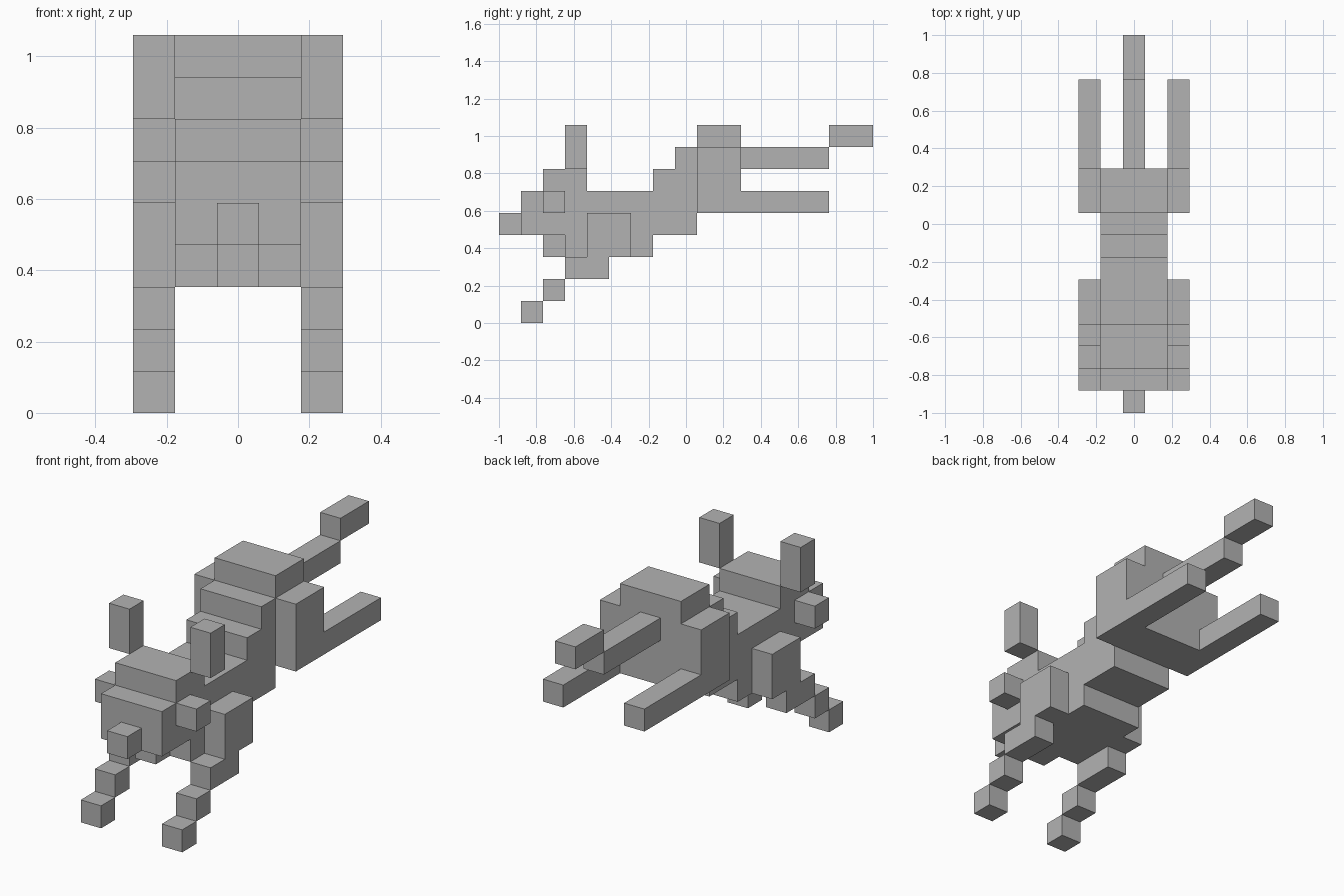
import bpy
import bmesh
from itertools import product
from mathutils import Vector

cube = bpy.data.objects.get("Cube")
if cube:
    bpy.data.objects.remove(cube, do_unlink=True)

UNIT = 2 / 17                       # edge of one block
ORIGIN = Vector((-2.5, -8.5, 0))    # grid corner, in blocks

grey = bpy.data.materials.new("plain grey")
grey.use_nodes = True
grey.diffuse_color = (0.45, 0.45, 0.45, 1)
grey.node_tree.nodes["Principled BSDF"].inputs["Base Color"].default_value = grey.diffuse_color


def cells(x, y, z):
    """All grid cells in the given (start, end) ranges."""
    return set(product(range(*x), range(*y), range(*z)))


parts = {}
WIDE, MID = (1, 4), (2, 3)

# Head with a narrow nose and jaw
parts["head"] = cells(WIDE, (1, 4), (4, 6)) | cells(WIDE, (2, 4), (6, 7))
parts["nose"] = cells(MID, (0, 1), (4, 5))
parts["jaw"] = cells(MID, (2, 3), (3, 4))

# Body climbing in steps to the rump
parts["chest"] = cells(WIDE, (3, 7), (3, 4)) | cells(WIDE, (4, 7), (4, 6))
parts["back"] = cells(WIDE, (7, 9), (4, 7)) | cells(WIDE, (8, 9), (7, 8))
parts["rump"] = cells(WIDE, (9, 11), (5, 9))

# Tail with a raised tip
parts["tail"] = cells(MID, (11, 15), (7, 8))
parts["tail_tip"] = cells(MID, (15, 17), (8, 9))

# Paired parts on both sides
for side, col in (("right", (0, 1)), ("left", (4, 5))):
    parts[side + "_ear"] = cells(col, (3, 4), (7, 9))
    parts[side + "_cheek"] = cells(col, (2, 3), (5, 6))
    parts[side + "_shoulder"] = cells(col, (4, 6), (3, 5))
    parts[side + "_front_leg"] = (cells(col, (3, 5), (2, 3)) | cells(col, (2, 3), (1, 2))
                                  | cells(col, (1, 2), (0, 1)))
    parts[side + "_thigh"] = cells(col, (9, 11), (5, 8))
    parts[side + "_hind_leg"] = cells(col, (11, 15), (5, 6))

solid = set().union(*parts.values())


def build(name, part):
    """Skin a set of cells, leaving out faces hidden against other blocks."""
    bm = bmesh.new()
    corners = {}

    def corner(p):
        key = tuple(p)
        if key not in corners:
            corners[key] = bm.verts.new((Vector(key) + ORIGIN) * UNIT)
        return corners[key]

    for cell in sorted(part):
        for axis, end in product(range(3), (0, 1)):
            beside = list(cell)
            beside[axis] += 2 * end - 1
            if tuple(beside) in solid:
                continue
            u, v = (axis + 1) % 3, (axis + 2) % 3
            ring = []
            for du, dv in ((0, 0), (1, 0), (1, 1), (0, 1)):
                p = list(cell)
                p[axis] += end
                p[u] += du
                p[v] += dv
                ring.append(corner(p))
            bm.faces.new(ring if end else ring[::-1])

    # Merge flat neighbours into large faces
    bmesh.ops.dissolve_limit(bm, angle_limit=0.01, verts=bm.verts[:], edges=bm.edges[:])
    mesh = bpy.data.meshes.new(name)
    bm.to_mesh(mesh)
    bm.free()
    mesh.materials.append(grey)
    bpy.context.collection.objects.link(bpy.data.objects.new(name, mesh))


for name, part in parts.items():
    build(name, part)
